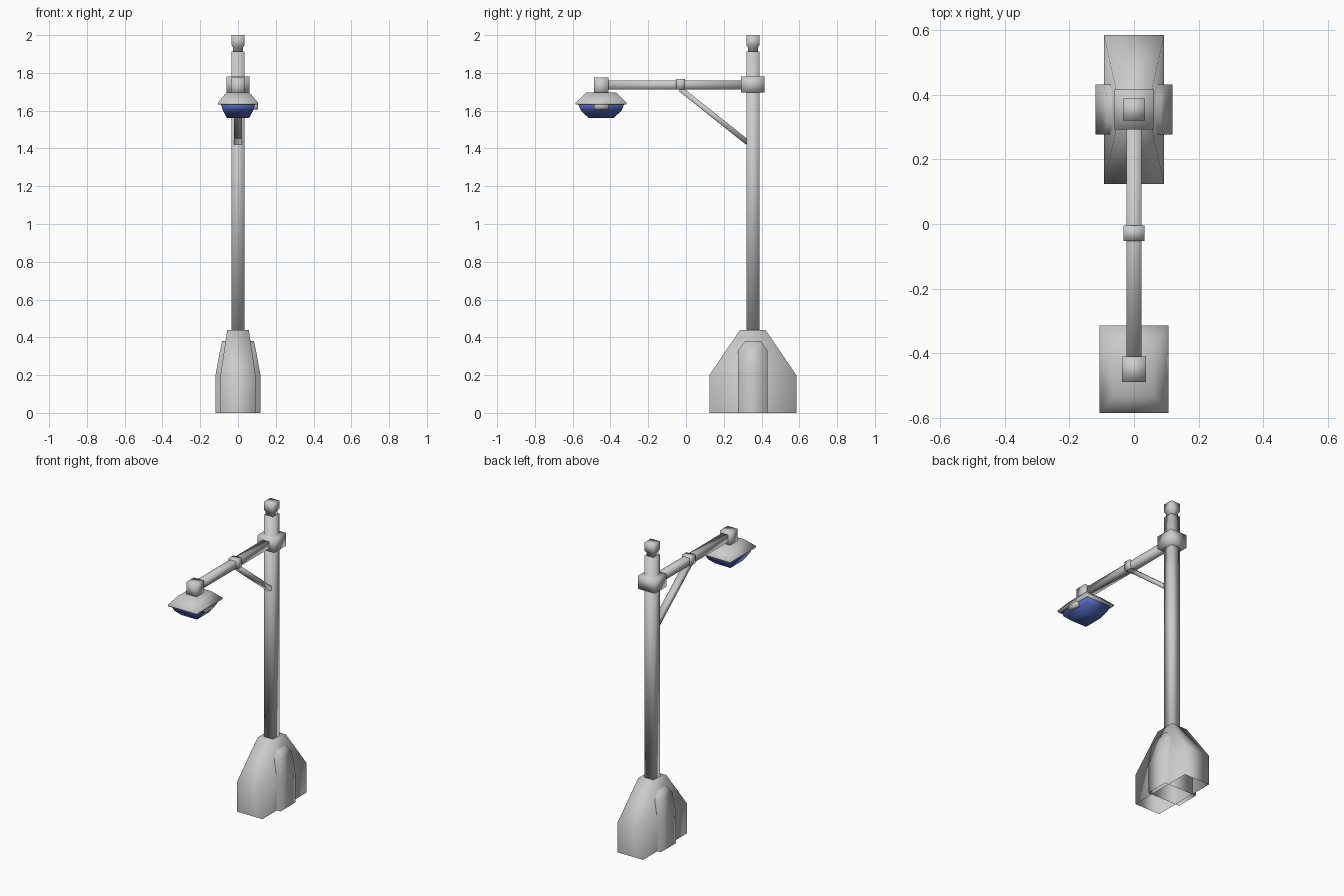
import bpy
from mathutils import Vector

if "Cube" in bpy.data.objects:
    bpy.data.objects.remove(bpy.data.objects["Cube"])

POST_Y = 0.354
LAMP_Y = -0.449


def loft(name, cx, cy, rings, bottom=True, mat=None):
    """Stack of rectangular rings (z, half_x, half_y) joined into one skin."""
    verts, faces = [], []
    for z, hx, hy in rings:
        verts += [(cx + sx * hx, cy + sy * hy, z)
                  for sx, sy in ((-1, -1), (1, -1), (1, 1), (-1, 1))]
    for r in range(len(rings) - 1):
        for i in range(4):
            j = (i + 1) % 4
            faces.append((r * 4 + i, r * 4 + j, r * 4 + 4 + j, r * 4 + 4 + i))
    n = len(verts)
    faces.append((n - 4, n - 3, n - 2, n - 1))
    if bottom:
        faces.append((3, 2, 1, 0))
    mesh = bpy.data.meshes.new(name)
    mesh.from_pydata(verts, [], faces)
    mesh.polygons.foreach_set("use_smooth", [True] * len(faces))
    if mat:
        mesh.materials.append(mat)
    obj = bpy.data.objects.new(name, mesh)
    bpy.context.collection.objects.link(obj)
    return obj


def box(name, lo, hi):
    c = [(a + b) / 2 for a, b in zip(lo, hi)]
    hx, hy = (hi[0] - lo[0]) / 2, (hi[1] - lo[1]) / 2
    return loft(name, c[0], c[1], [(lo[2], hx, hy), (hi[2], hx, hy)])


# Hollow base: tapered body and the cross-wise side block
loft("base_body", 0, POST_Y,
     [(0, 0.093, 0.23), (0.2, 0.093, 0.23), (0.44, 0.057, 0.067)], bottom=False)
loft("base_side_block", 0, POST_Y,
     [(0, 0.119, 0.078), (0.2, 0.119, 0.078),
      (0.33, 0.095, 0.078), (0.38, 0.084, 0.042)], bottom=False)

# Post with necked cap
loft("post", 0, POST_Y, [(0.42, 0.034, 0.034), (1.912, 0.034, 0.034)])
loft("post_cap", 0, POST_Y,
     [(1.905, 0.026, 0.026), (1.934, 0.026, 0.026),
      (1.945, 0.034, 0.034), (2.0, 0.034, 0.034)])

# Collar, arm and clamp
box("post_collar", (-0.061, POST_Y - 0.062, 1.695), (0.061, POST_Y + 0.062, 1.782))
box("arm", (-0.023, -0.42, 1.713), (0.023, 0.31, 1.76))
box("arm_clamp", (-0.032, -0.052, 1.711), (0.032, -0.004, 1.768))

# Diagonal brace
a, b = Vector((0, 0.325, 1.432)), Vector((0, -0.03, 1.715))
brace = loft("brace", 0, 0, [(0, 0.021, 0.014), ((b - a).length, 0.021, 0.014)])
brace.location = a
brace.rotation_euler = (b - a).to_track_quat('Z', 'Y').to_euler()
brace.rotation_euler.z = 0

# Lamp head: stem, shade, blue glass and side latch
box("lamp_stem", (-0.037, LAMP_Y - 0.039, 1.68), (0.037, LAMP_Y + 0.039, 1.775))
loft("lamp_shade", 0, LAMP_Y,
     [(1.632, 0.106, 0.135), (1.642, 0.106, 0.135), (1.695, 0.062, 0.08)])
blue = bpy.data.materials.new("blue_glass")
blue.diffuse_color = (0.08, 0.13, 0.48, 1)
blue.use_nodes = True
blue.node_tree.nodes["Principled BSDF"].inputs["Base Color"].default_value = blue.diffuse_color
loft("lamp_glass", 0, LAMP_Y,
     [(1.56, 0.058, 0.065), (1.6, 0.08, 0.108), (1.637, 0.092, 0.122)], mat=blue)
box("lamp_latch", (0.07, LAMP_Y - 0.039, 1.605), (0.105, LAMP_Y + 0.039, 1.645))
